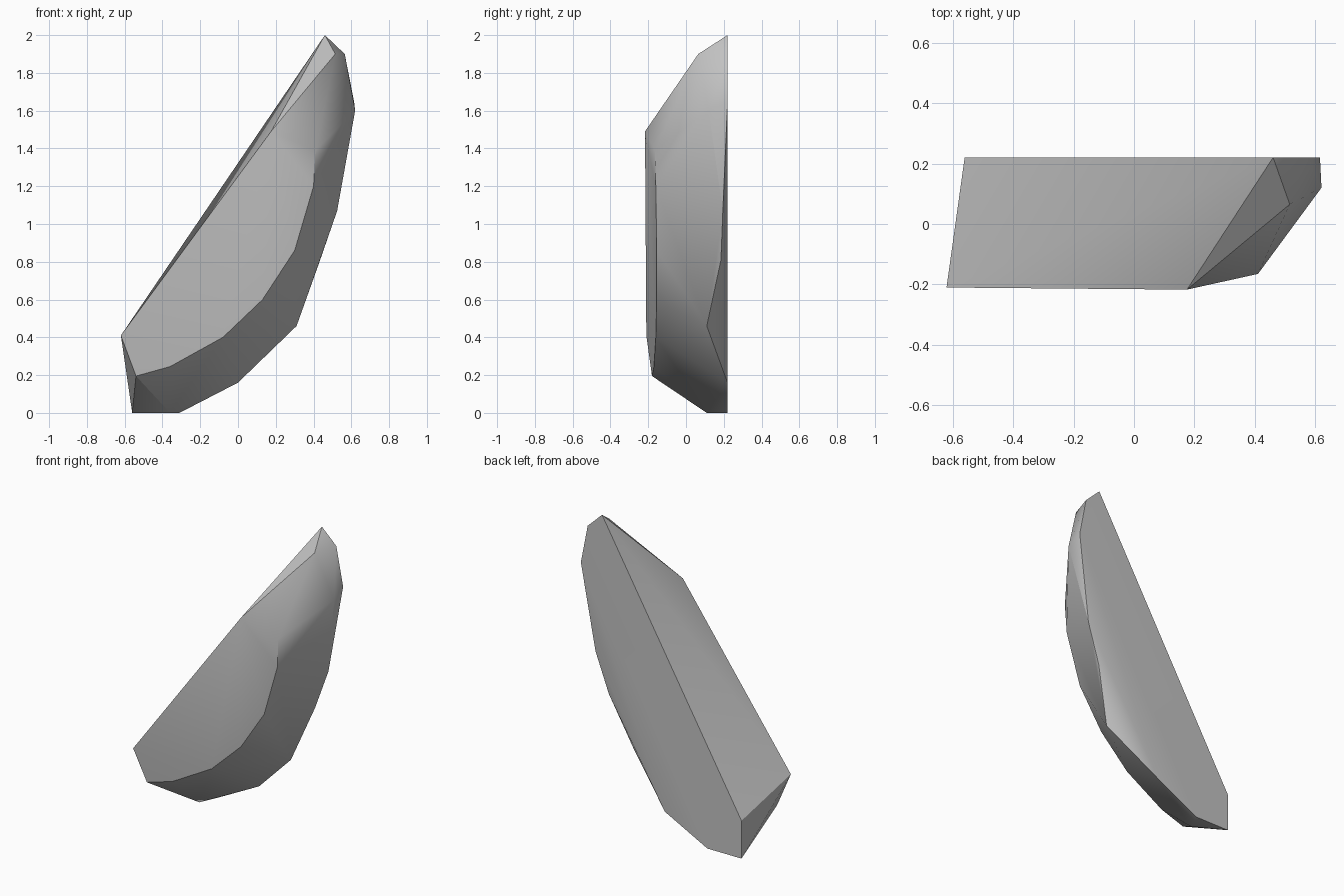
import bpy
import bmesh
from math import radians

cube = bpy.data.objects.get("Cube")
if cube:
    bpy.data.objects.remove(cube, do_unlink=True)

# Corner chains of the shard, as (x, y, z)
front_rim = [(-0.62, -0.21, 0.41), (-0.54, -0.18, 0.195), (-0.36, -0.17, 0.245),
             (-0.08, -0.16, 0.4), (0.13, -0.155, 0.6), (0.3, -0.155, 0.86),
             (0.4, -0.16, 1.2), (0.41, -0.165, 1.39), (0.175, -0.217, 1.49)]
outer_edge = [(-0.36, 0.11, 0), (0.31, 0.11, 0.46), (0.435, 0.185, 0.81),
              (0.525, 0.195, 1.07), (0.62, 0.12, 1.6), (0.515, 0.065, 1.9)]
back_rim = [(x, 0.22, z) for x, z in
            [(-0.56, 0.25), (-0.56, 0), (-0.31, 0), (0, 0.16),
             (0.615, 1.645), (0.565, 1.9), (0.46, 2)]]

# Wrap the corners in a closed faceted skin
bm = bmesh.new()
for corner in front_rim + outer_edge + back_rim:
    bm.verts.new(corner)
hull = bmesh.ops.convex_hull(bm, input=bm.verts)
loose = {g for g in hull["geom_interior"] + hull["geom_unused"]
         if isinstance(g, bmesh.types.BMVert)}
bmesh.ops.delete(bm, geom=list(loose), context='VERTS')
bmesh.ops.dissolve_limit(bm, angle_limit=radians(0.5),
                         verts=bm.verts, edges=bm.edges)
bmesh.ops.recalc_face_normals(bm, faces=bm.faces)
mesh = bpy.data.meshes.new("rock_shard")
bm.to_mesh(mesh)
bm.free()

# Plain light grey stone
stone = bpy.data.materials.new("light_grey_stone")
stone.use_nodes = True
colour = (0.54, 0.54, 0.54, 1)
stone.diffuse_color = colour
stone.node_tree.nodes["Principled BSDF"].inputs["Base Color"].default_value = colour
mesh.materials.append(stone)

shard = bpy.data.objects.new("rock_shard", mesh)
bpy.context.collection.objects.link(shard)
bpy.context.view_layer.objects.active = shard
shard.select_set(True)
bpy.ops.object.shade_smooth_by_angle(angle=radians(30))
